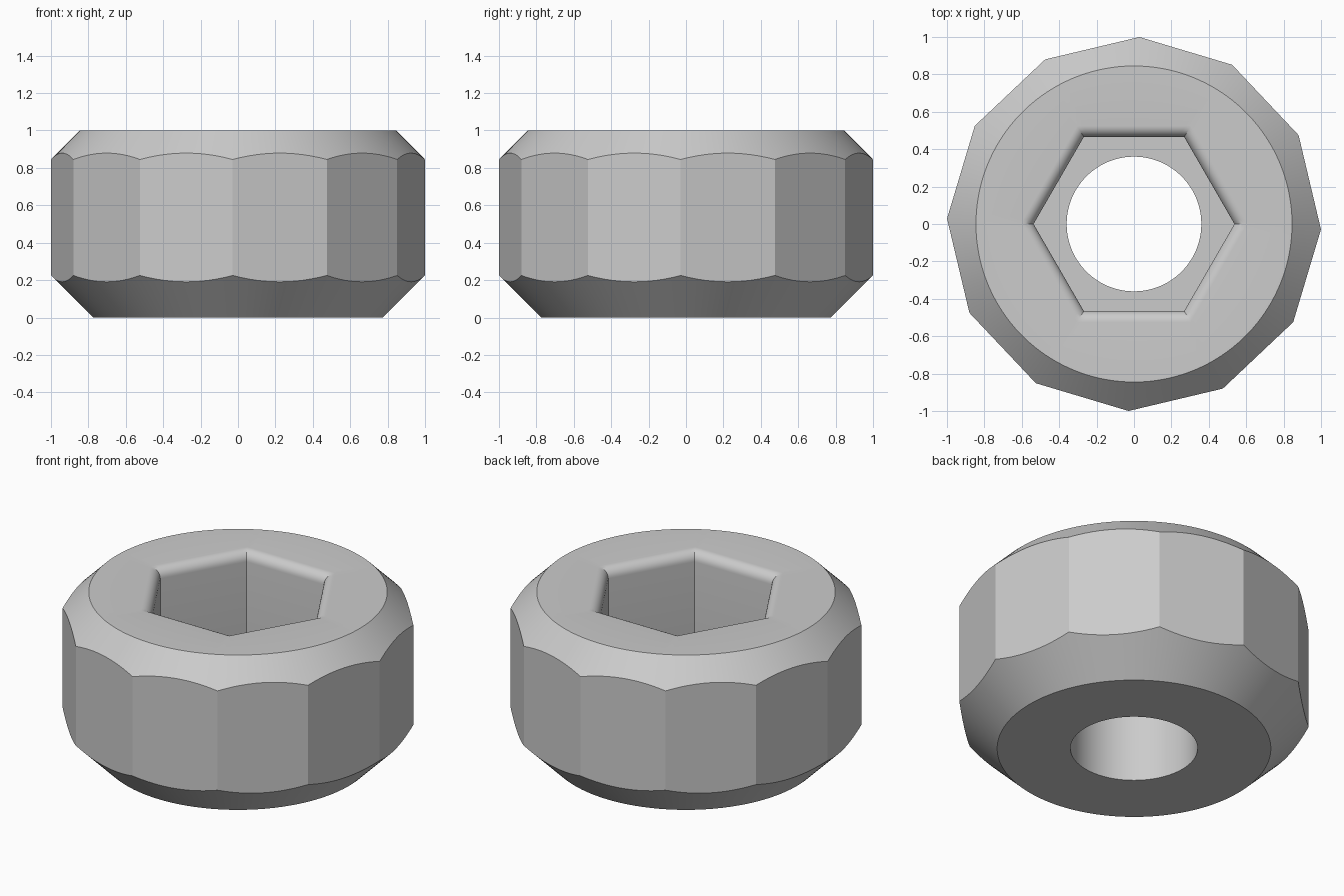
import bpy, bmesh
from math import sin, cos, pi, radians

if "Cube" in bpy.data.objects:
    bpy.data.objects.remove(bpy.data.objects["Cube"], do_unlink=True)

COLUMNS = 144
TWIST = radians(-1.65)      # turn of the twelve-sided outside
SOCKET_IN = 0.465           # socket centre to flat side
FILLET = 0.06
FLOOR = 0.43
HOLE = 0.36
LOW_RIM, TOP_RIM = 0.775, 0.845

bm = bmesh.new()


def polygon_radius(angle, sides, inner):
    """Distance to the edge of a polygon with a corner at angle zero."""
    step = 2 * pi / sides
    return inner / cos(angle % step - step / 2)


def ring(radius, height, twist=0.0):
    """Radius is a function of angle, height a function of radius."""
    verts = []
    for i in range(COLUMNS):
        a = 2 * pi * i / COLUMNS
        r = radius(a)
        verts.append(bm.verts.new((r * cos(a + twist), r * sin(a + twist), height(r))))
    return verts


def circle(r, z, twist=0.0):
    return ring(lambda a: r, lambda _: z, twist)


def hexagon(inner, z):
    return ring(lambda a: polygon_radius(a, 6, inner), lambda _: z)


def outside(height):
    return ring(lambda a: polygon_radius(a, 12, cos(pi / 12)), height, TWIST)


# Outside: base, conical cuts that scallop the flats, top rim
rings = [
    circle(HOLE, 0),
    circle(LOW_RIM, 0, TWIST),
    outside(lambda r: r - LOW_RIM),
    outside(lambda r: 1 + TOP_RIM - r),
    circle(TOP_RIM, 1, TWIST),
]
# Rounded lip of the hexagonal socket
STEPS = 8
for k in range(STEPS + 1):
    t = pi / 2 * k / STEPS
    rings.append(hexagon(SOCKET_IN + FILLET * (1 - sin(t)), 1 - FILLET * (1 - cos(t))))
# Socket floor and through hole
rings += [hexagon(SOCKET_IN, FLOOR), circle(HOLE, FLOOR)]

for low, high in zip(rings, rings[1:] + rings[:1]):
    for i in range(COLUMNS):
        j = (i + 1) % COLUMNS
        bm.faces.new((low[i], low[j], high[j], high[i]))
bmesh.ops.recalc_face_normals(bm, faces=bm.faces)

mesh = bpy.data.meshes.new("socket_nut")
bm.to_mesh(mesh)
bm.free()
nut = bpy.data.objects.new("socket_nut", mesh)
bpy.context.collection.objects.link(nut)

# Smooth round surfaces, crisp flats
mesh.shade_smooth()
mesh.set_sharp_from_angle(angle=radians(25))

# Plain metal grey
grey = bpy.data.materials.new("light_grey")
grey.use_nodes = True
colour = (0.6, 0.6, 0.6, 1)
grey.diffuse_color = colour
grey.node_tree.nodes["Principled BSDF"].inputs["Base Color"].default_value = colour
mesh.materials.append(grey)
